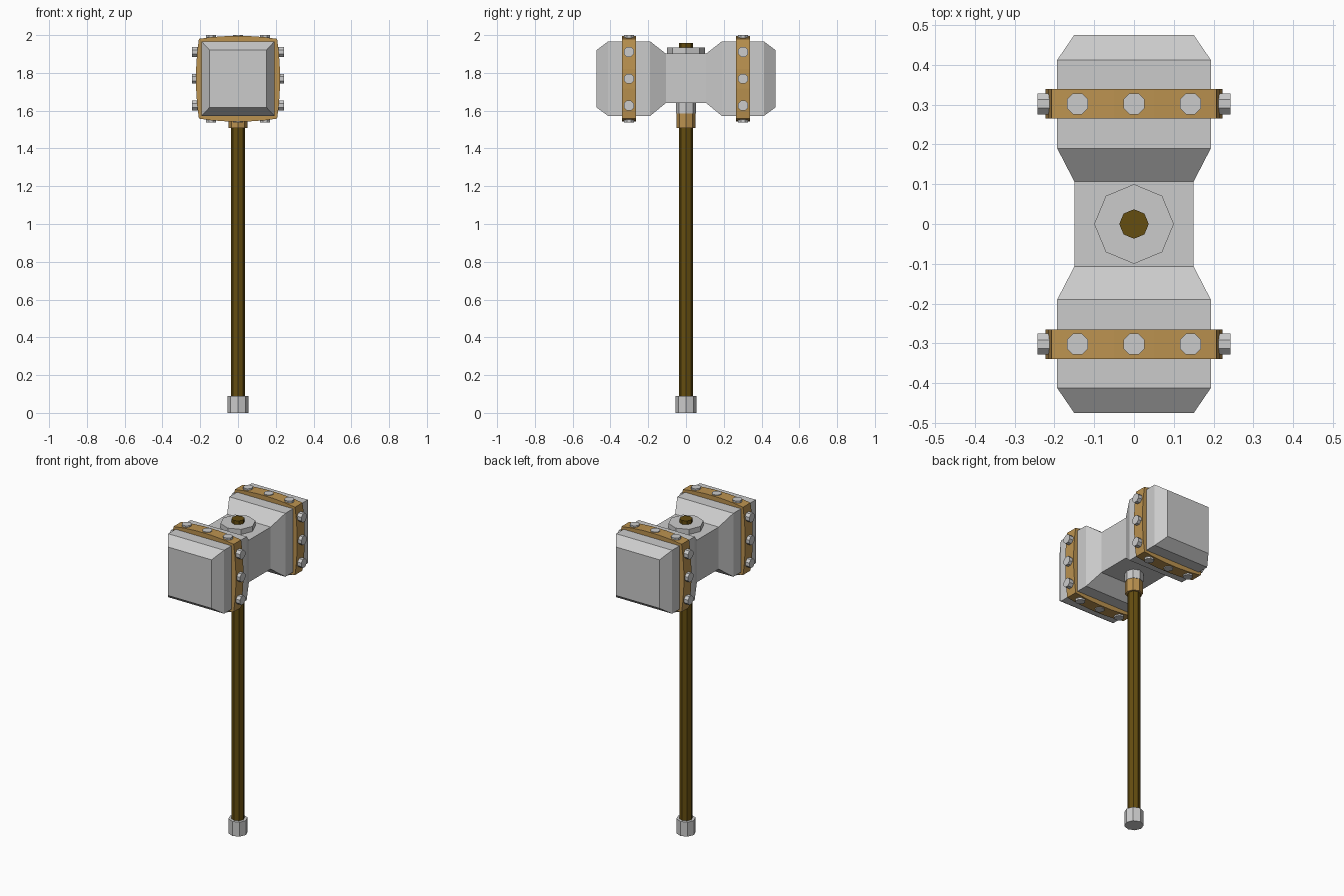
import bpy, bmesh
from math import pi
from mathutils import Matrix, Vector

if "Cube" in bpy.data.objects:
    bpy.data.objects.remove(bpy.data.objects["Cube"])

def material(name, color):
    m = bpy.data.materials.new(name)
    m.diffuse_color = color
    m.use_nodes = True
    m.node_tree.nodes["Principled BSDF"].inputs["Base Color"].default_value = m.diffuse_color
    return m

WOOD = material("wood", (0.13, 0.075, 0.005, 1))
GOLD = material("gold", (0.50, 0.29, 0.08, 1))

def finish(bm, name, mat=None):
    bmesh.ops.recalc_face_normals(bm, faces=bm.faces)
    me = bpy.data.meshes.new(name)
    bm.to_mesh(me)
    bm.free()
    if mat:
        me.materials.append(mat)
    ob = bpy.data.objects.new(name, me)
    bpy.context.collection.objects.link(ob)
    return ob

def loft(name, rings, mat=None):
    """Skin equal-length point rings and cap both ends."""
    bm = bmesh.new()
    vs = [[bm.verts.new(p) for p in r] for r in rings]
    n = len(vs[0])
    for a, b in zip(vs, vs[1:]):
        for i in range(n):
            j = (i + 1) % n
            bm.faces.new((a[i], a[j], b[j], b[i]))
    bm.faces.new(vs[0])
    bm.faces.new(vs[-1])
    return finish(bm, name, mat)

def octagon(name, r, z0, z1, mat=None):
    """Eight-sided upright prism with corners on the axes."""
    bm = bmesh.new()
    bmesh.ops.create_cone(bm, cap_ends=True, segments=8, radius1=r, radius2=r,
                          depth=z1 - z0, matrix=Matrix.Translation((0, 0, (z0 + z1) / 2)))
    return finish(bm, name, mat)

# handle and its fittings
octagon("handle", 0.037, 0.05, 1.957, WOOD)
octagon("pommel", 0.055, 0, 0.09)
octagon("gold_collar", 0.05, 1.507, 1.585, GOLD)
octagon("steel_collar", 0.053, 1.585, 1.66)
octagon("top_plate", 0.1, 1.88, 1.934)

# hammer head: square sections along y
CZ = 1.769
half = [(0.107, 0.15, 1.64, 1.902), (0.19, 0.193, 1.572, 1.967),
        (0.412, 0.193, 1.572, 1.967), (0.475, 0.15, 1.618, 1.92)]
sections = [(-y, w, a, b) for y, w, a, b in reversed(half)] + half
loft("hammer_head", [[(-w, y, a), (w, y, a), (w, y, b), (-w, y, b)]
                     for y, w, a, b in sections])

# one bulging side of the band, turned four times
side = [(-0.207, 0.207), (-0.14, 0.216), (-0.05, 0.222), (0.05, 0.222), (0.14, 0.216)]
outline = []
for k in range(4):
    rot = Matrix.Rotation(-k * pi / 2, 2)
    outline += [rot @ Vector(p) for p in side]

def rivets(name, y):
    """Three eight-sided studs on each of the four sides."""
    bm = bmesh.new()
    for k in range(4):
        reach = 0.243 if k % 2 else 0.231
        for x in (-0.142, 0, 0.142):
            m = (Matrix.Translation((0, y, CZ)) @ Matrix.Rotation(k * pi / 2, 4, 'Y')
                 @ Matrix.Translation((x, 0, reach - 0.03)) @ Matrix.Rotation(pi / 8, 4, 'Z'))
            bmesh.ops.create_cone(bm, cap_ends=True, segments=8, radius1=0.0285,
                                  radius2=0.0285, depth=0.06, matrix=m)
    return finish(bm, name)

# bands and rivets front and back
for label, y in (("front", -0.302), ("back", 0.302)):
    loft(label + "_band", [[(p.x, y + d, CZ + p.y * 1.02) for p in outline]
                           for d in (-0.037, 0.037)], GOLD)
    rivets(label + "_rivets", y)
